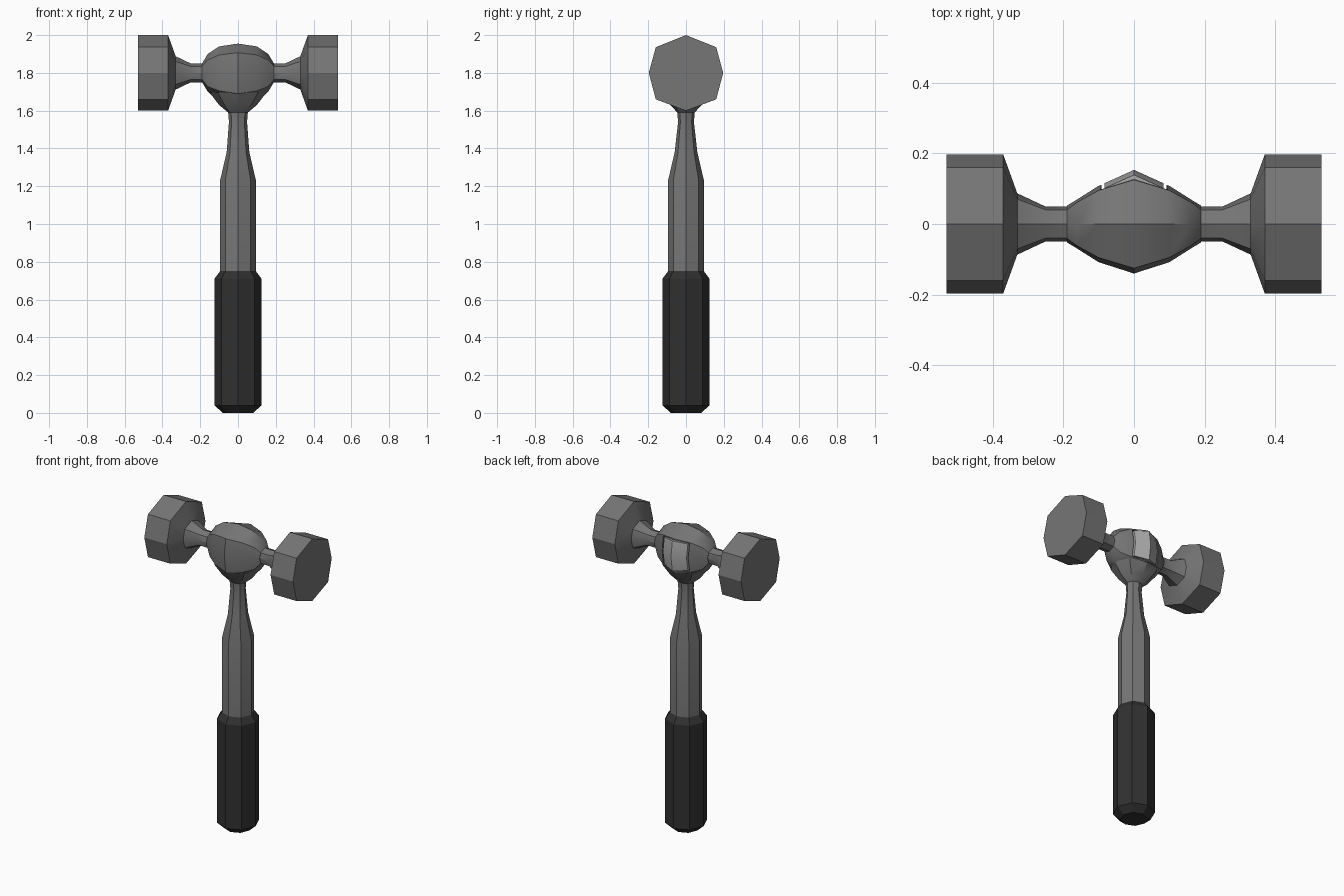
import bpy, bmesh, math
from mathutils import Vector

if "Cube" in bpy.data.objects:
    bpy.data.objects.remove(bpy.data.objects["Cube"])

HEAD_Z = 1.8


def material(name, v):
    m = bpy.data.materials.new(name)
    m.diffuse_color = (v, v, v, 1)
    m.use_nodes = True
    m.node_tree.nodes["Principled BSDF"].inputs["Base Color"].default_value = m.diffuse_color
    return m


METAL = material("dark_metal", 0.18)
RUBBER = material("black_rubber", 0.03)
PLATE = material("light_metal", 0.4)


def finish(bm, name, mat, angle=30):
    bmesh.ops.recalc_face_normals(bm, faces=bm.faces[:])
    mesh = bpy.data.meshes.new(name)
    bm.to_mesh(mesh)
    bm.free()
    mesh.materials.append(mat)
    ob = bpy.data.objects.new(name, mesh)
    bpy.context.collection.objects.link(ob)
    bpy.ops.object.select_all(action='DESELECT')
    ob.select_set(True)
    bpy.context.view_layer.objects.active = ob
    bpy.ops.object.shade_smooth_by_angle(angle=math.radians(angle))
    return ob


def loft(rings, caps=True):
    """Skin a list of equal-length closed rings of points."""
    bm = bmesh.new()
    vs = [[bm.verts.new(p) for p in ring] for ring in rings]
    n = len(vs[0])
    for a, b in zip(vs, vs[1:]):
        for i in range(n):
            j = (i + 1) % n
            bm.faces.new((a[i], a[j], b[j], b[i]))
    if caps:
        bm.faces.new(vs[0])
        bm.faces.new(vs[-1])
    return bm


def upright(z, rx, ry):
    return [(rx * math.cos(k * math.pi / 4), ry * math.sin(k * math.pi / 4), z)
            for k in range(8)]


def section(x, half):
    """Mirror five (y, z) points, top to bottom, into an octagonal ring."""
    pts = half + [(-y, z) for y, z in half[-2:0:-1]]
    return [(x, y, HEAD_Z + z) for y, z in pts]


# Two striking heads with their tapered necks
OCT = [(0, 1), (.8, .68), (.985, 0), (.8, -.7), (0, -1)]
for side, sx in (("left", -1), ("right", 1)):
    prof = [(.18, .05), (.25, .05), (.33, .088), (.37, .2), (.53, .2)]
    bm = loft([section(sx * x, [(y * r, z * r) for y, z in OCT]) for x, r in prof])
    finish(bm, side + "_striking_head", METAL)

# Central bulb: half-sections mirrored in x
bulb = {
    0: [(0, .155), (.125, .107), (.14, 0), (.125, -.11), (0, -.17)],
    .1: [(0, .14), (.095, .095), (.108, 0), (.095, -.095), (0, -.15)],
    .16: [(0, .1), (.062, .068), (.07, 0), (.062, -.072), (0, -.1)],
    .19: [(0, .05), (.04, .035), (.052, 0), (.04, -.035), (0, -.05)],
}
xs = [-.19, -.16, -.1, 0, .1, .16, .19]
bm = loft([section(x, bulb[abs(x)]) for x in xs])
# Recessed window on the back
win = []
for f in bm.faces:
    c = f.calc_center_median()
    if abs(c.x) < .09 and c.y > .08 and abs(c.z - HEAD_Z) < .08:
        win.append(f)
bmesh.ops.recalc_face_normals(bm, faces=bm.faces[:])
bmesh.ops.inset_region(bm, faces=win, thickness=.008)
ext = bmesh.ops.extrude_face_region(bm, geom=win)
bmesh.ops.translate(bm, vec=(0, -.025, 0),
                    verts=[g for g in ext["geom"] if isinstance(g, bmesh.types.BMVert)])
bmesh.ops.delete(bm, geom=win, context='FACES')
finish(bm, "head_bulb", METAL)

# Light plate set in the window
rings = []
for x, y in ((-.084, .115), (0, .153), (.084, .115)):
    w = .098 if x == 0 else .085
    outer = [(x, y - .014, HEAD_Z + w), (x, y, HEAD_Z),
             (x, y - .014, HEAD_Z - w)]
    inner = [(p[0], p[1] - .035, p[2]) for p in reversed(outer)]
    rings.append(outer + inner)
finish(loft(rings), "back_plate", PLATE)

# Handle shaft flaring into the bulb
shaft = [(.70, .095, .095), (1.23, .095, .095), (1.38, .06, .06),
         (1.54, .048, .042), (1.59, .052, .046), (1.63, .1, .082),
         (1.695, .15, .124)]
finish(loft([upright(*r) for r in shaft]), "handle_shaft", METAL)

# Grip
grip = [(0, .08, .08), (.04, .125, .125), (.71, .125, .125), (.75, .095, .095)]
finish(loft([upright(*r) for r in grip]), "handle_grip", RUBBER)
